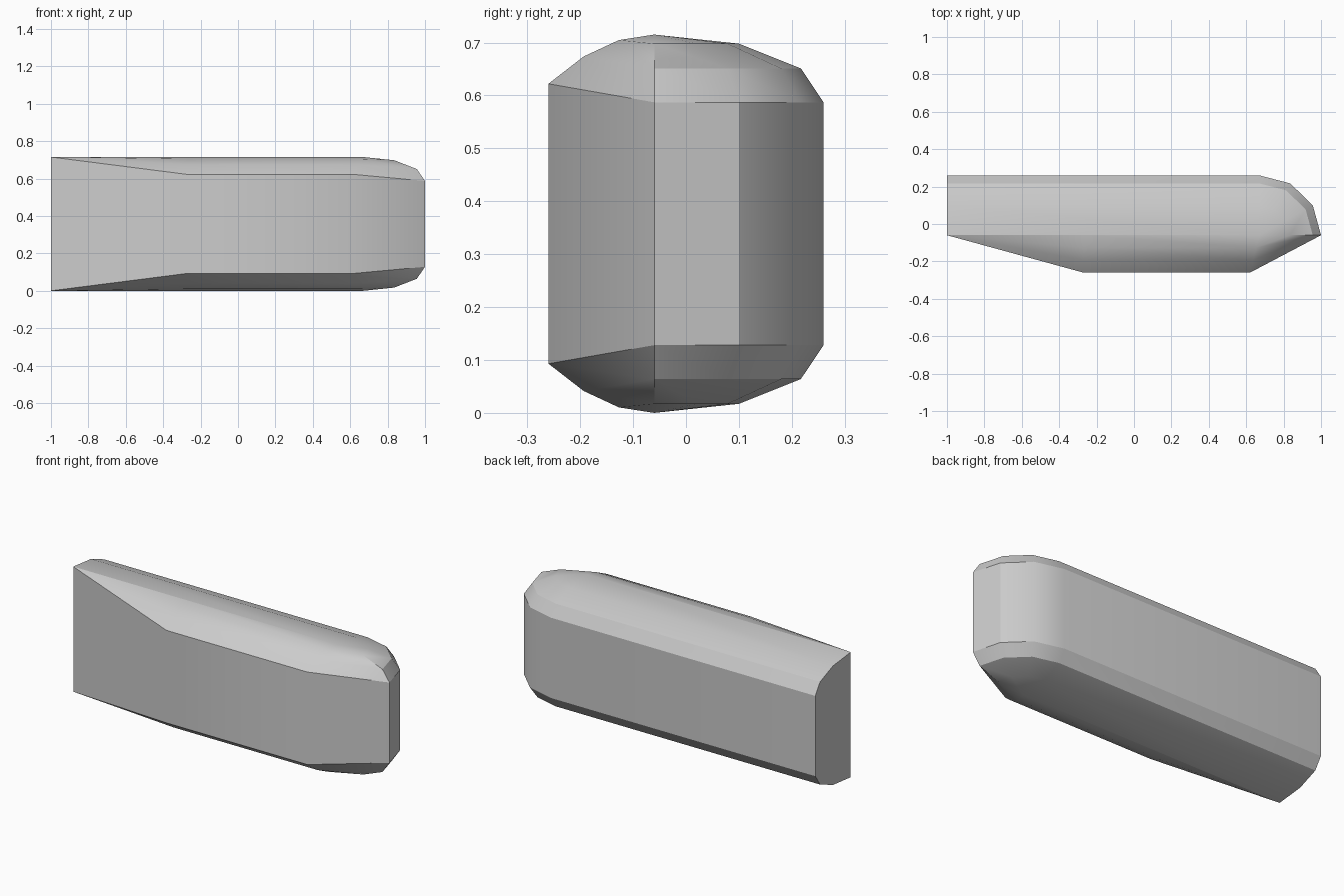
import bpy
import bmesh
from math import cos, sin, pi, radians

if "Cube" in bpy.data.objects:
    bpy.data.objects.remove(bpy.data.objects["Cube"], do_unlink=True)

HEIGHT = 0.715
RIDGE_Y = -0.06      # line where the rounded back meets the tapered front
CORNER_X = 0.67      # centre of the rounded end
RX, RY, RZ = 0.33, 0.32, 0.128
STEPS = 3


def ring(level):
    """Horizontal outline of the upper half, from the wall rim up to the ridge."""
    phi = level / STEPS * pi / 2
    z = HEIGHT - RZ * (1 - sin(phi))
    c = cos(phi)
    points = [(-1, RIDGE_Y + RY * c, z)]
    # rounded back corner
    for i in range(STEPS, -1, -1):
        a = i / STEPS * pi / 2
        points.append((CORNER_X + RX * c * cos(a), RIDGE_Y + RY * c * sin(a), z))
    # tapered front, bulging up to the ridge
    f = 1 - level / STEPS
    y, front_z = RIDGE_Y - 0.2 * f, HEIGHT - 0.093 * f * f
    points.append((CORNER_X - 0.05 * f, y, front_z))
    points.append((-0.27, y, front_z))
    points.append((-1, RIDGE_Y, HEIGHT))
    return points


# stack the outlines, the lower half mirrored from the upper
upper = [ring(k) for k in range(STEPS + 1)]
lower = [[(x, y, HEIGHT - z) for x, y, z in r] for r in reversed(upper)]
bm = bmesh.new()
rows = [[bm.verts.new(p) for p in r] for r in lower + upper]
for a, b in zip(rows, rows[1:]):
    n = len(a)
    for i in range(n):
        j = (i + 1) % n
        bm.faces.new((a[i], b[i], b[j], a[j]))
bmesh.ops.remove_doubles(bm, verts=bm.verts, dist=0.0005)
bmesh.ops.dissolve_degenerate(bm, dist=0.0005, edges=bm.edges)

# join the flat end into one face
end_edges = [e for e in bm.edges if len(e.link_faces) == 2
             and all(v.co.x < -0.999 for f in e.link_faces for v in f.verts)]
bmesh.ops.dissolve_edges(bm, edges=end_edges, use_verts=False)
bmesh.ops.recalc_face_normals(bm, faces=bm.faces)

mesh = bpy.data.meshes.new("padded_bar")
bm.to_mesh(mesh)
bm.free()
bar = bpy.data.objects.new("padded_bar", mesh)
bpy.context.collection.objects.link(bar)

# plain grey finish
grey = bpy.data.materials.new("plain_grey")
grey.use_nodes = True
color = (0.6, 0.6, 0.6, 1)
grey.diffuse_color = color
grey.node_tree.nodes["Principled BSDF"].inputs["Base Color"].default_value = color
mesh.materials.append(grey)

bpy.context.view_layer.objects.active = bar
bar.select_set(True)
bpy.ops.object.shade_smooth_by_angle(angle=radians(30))
